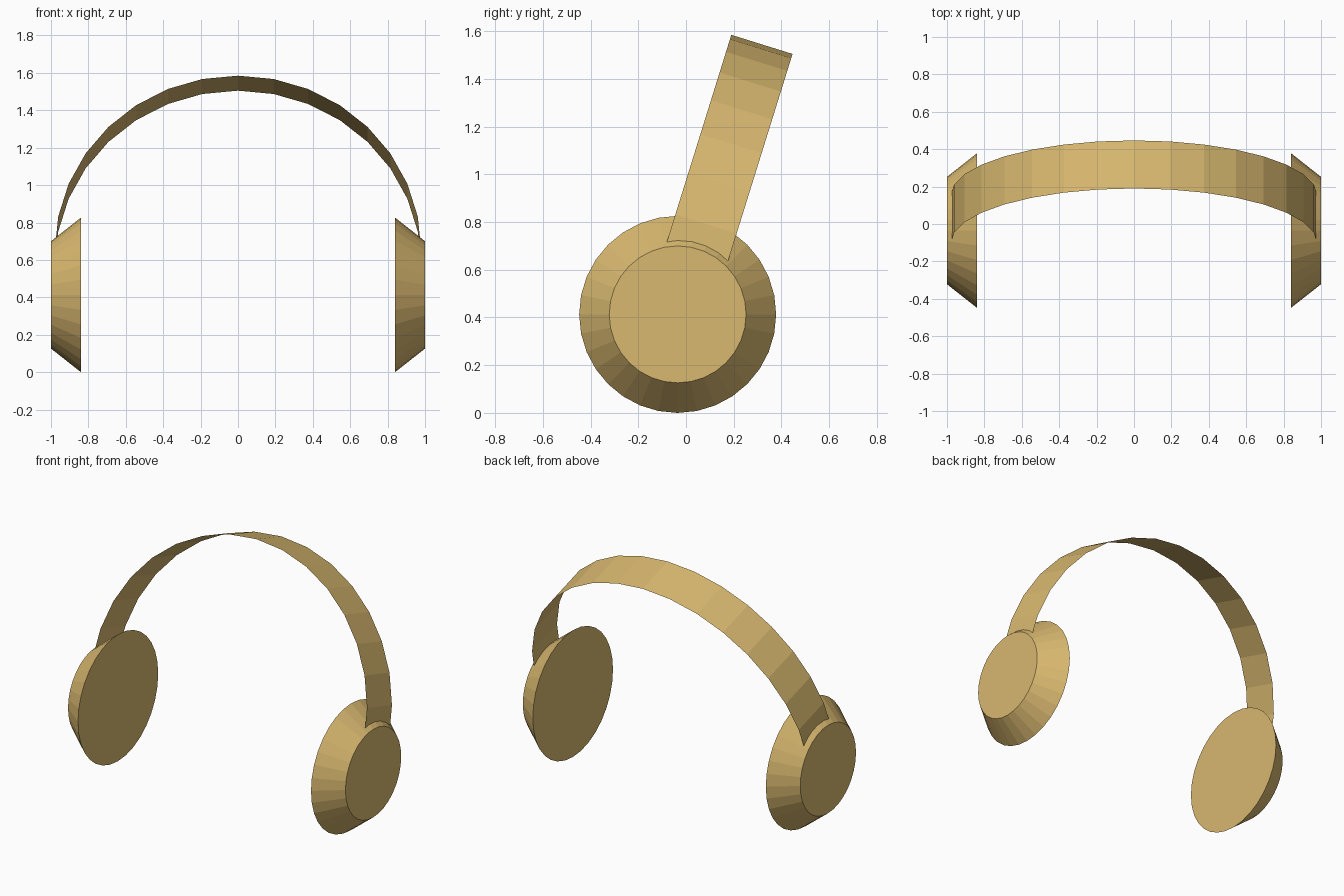
import bpy
import bmesh
from math import sin, cos, pi, radians
from mathutils import Vector

if "Cube" in bpy.data.objects:
    bpy.data.objects.remove(bpy.data.objects["Cube"])

tan = bpy.data.materials.new("tan")
tan.diffuse_color = (0.69, 0.48, 0.16, 1)
tan.use_nodes = True
tan.node_tree.nodes["Principled BSDF"].inputs["Base Color"].default_value = tan.diffuse_color

# Ear cups: 32-sided tapered discs, wide face towards the head
CUP_R, CUP_Y = 0.413, -0.035
for side, name in ((1, "ear_cup_right"), (-1, "ear_cup_left")):
    bpy.ops.mesh.primitive_cone_add(
        vertices=32, radius1=CUP_R, radius2=0.287, depth=0.16,
        location=(side * 0.92, CUP_Y, CUP_R), rotation=(0, side * pi / 2, 0))
    cup = bpy.context.object
    cup.name = name
    cup.data.materials.append(tan)

# Headband: thin half-circle strip leaning back, its ends sunk in the cups
R, WIDTH, SEGMENTS = 0.98, 0.269, 16
tilt = radians(17.3)
up = Vector((0, sin(tilt), cos(tilt)))
across = Vector((0, cos(tilt), -sin(tilt)))
centre = Vector((0, 0.19, 1.585)) - up * R      # centre of the front edge
bm = bmesh.new()
rows = []
for i in range(SEGMENTS + 1):
    a = pi * i / SEGMENTS
    p = centre + Vector((-R * cos(a), 0, 0)) + up * (R * sin(a))
    rows.append((bm.verts.new(p), bm.verts.new(p + across * WIDTH)))
for (a, b), (c, d) in zip(rows, rows[1:]):
    bm.faces.new((a, c, d, b))
mesh = bpy.data.meshes.new("headband")
bm.to_mesh(mesh)
bm.free()
mesh.materials.append(tan)
band = bpy.data.objects.new("headband", mesh)
bpy.context.collection.objects.link(band)
